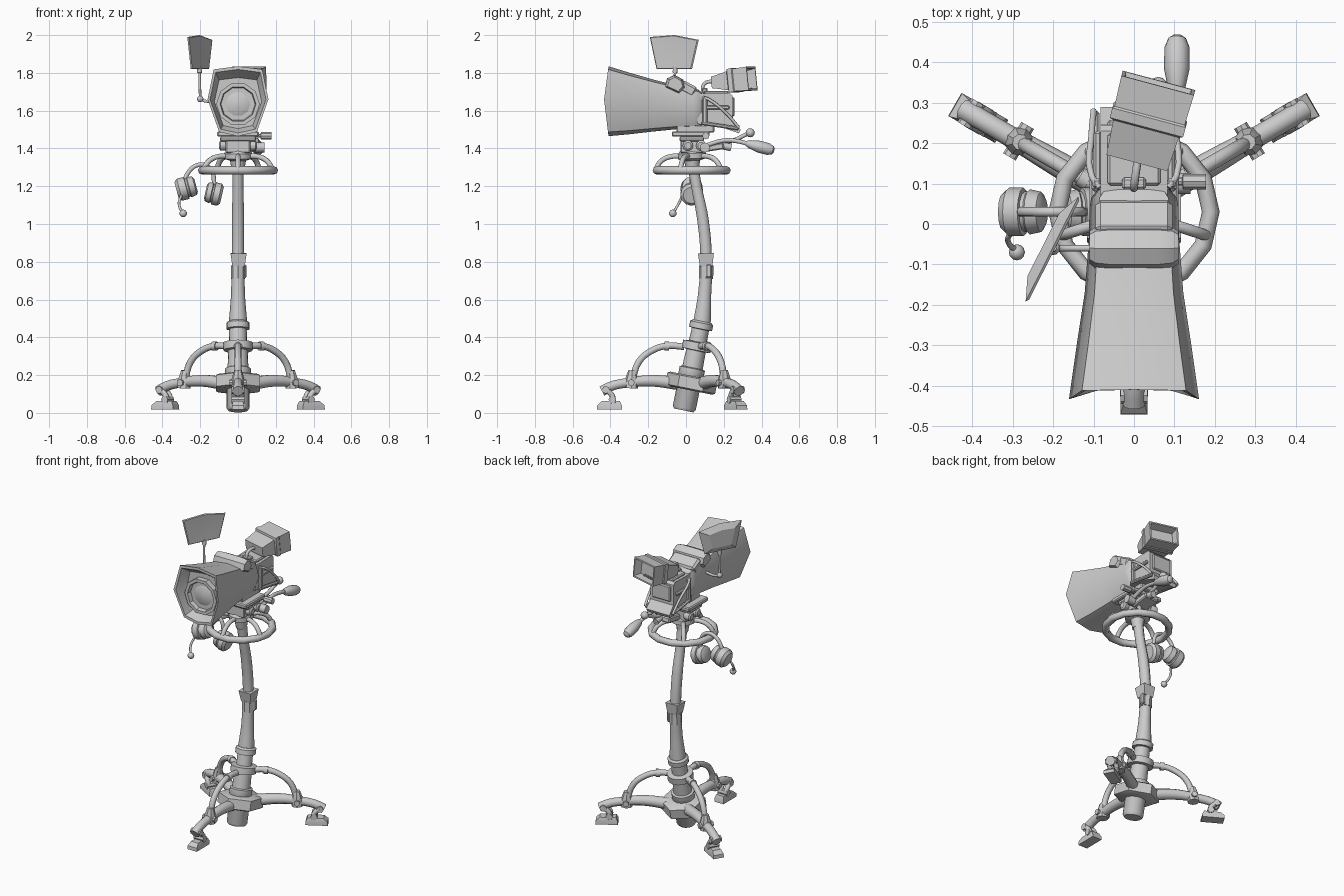
import bpy, bmesh
from math import sin, cos, pi, radians
from mathutils import Vector as V, Matrix as M, Euler

if "Cube" in bpy.data.objects:
    bpy.data.objects.remove(bpy.data.objects["Cube"])


def finish(name, bm, mat=None, angle=35):
    bmesh.ops.recalc_face_normals(bm, faces=bm.faces)
    me = bpy.data.meshes.new(name)
    bm.to_mesh(me)
    bm.free()
    ob = bpy.data.objects.new(name, me)
    bpy.context.collection.objects.link(ob)
    if mat:
        me.transform(mat)
    select(ob)
    bpy.ops.object.shade_smooth_by_angle(angle=radians(angle))
    return ob


def select(ob):
    bpy.ops.object.select_all(action='DESELECT')
    ob.select_set(True)
    bpy.context.view_layer.objects.active = ob


def loft(name, rings, mat=None, angle=35):
    """Skin a list of equal-length closed rings and cap both ends."""
    bm = bmesh.new()
    vs = [[bm.verts.new(p) for p in r] for r in rings]
    n = len(vs[0])
    for a, b in zip(vs, vs[1:]):
        for i in range(n):
            bm.faces.new((a[i], a[(i + 1) % n], b[(i + 1) % n], b[i]))
    bm.faces.new(vs[0])
    bm.faces.new(vs[-1])
    return finish(name, bm, mat, angle)


def turned(name, p1, p2, prof, seg=12, spin=0):
    """Lathe (fraction along axis, radius) pairs around the line p1-p2."""
    p1, p2 = V(p1), V(p2)
    q = (p2 - p1).to_track_quat('Z', 'Y')
    rings = [[p1.lerp(p2, t) + q @ V((r * cos(2 * pi * i / seg + spin), r * sin(2 * pi * i / seg + spin), 0))
              for i in range(seg)] for t, r in prof]
    return loft(name, rings)


def cyl(name, p1, p2, r, r2=None, seg=12):
    return turned(name, p1, p2, [(0, r), (1, r2 or r)], seg)


def box(name, loc, size, rot=(0, 0, 0), bevel=0.006):
    bm = bmesh.new()
    bmesh.ops.create_cube(bm, size=1, matrix=M.Diagonal((*size, 1)))
    if bevel:
        bmesh.ops.bevel(bm, geom=bm.edges[:], offset=bevel, segments=1, affect='EDGES')
    return finish(name, bm, M.Translation(loc) @ Euler(rot).to_matrix().to_4x4())


def tube(name, pts, r, radii=None):
    cu = bpy.data.curves.new(name, 'CURVE')
    cu.dimensions, cu.bevel_depth, cu.bevel_resolution = '3D', r, 3
    cu.use_fill_caps, cu.resolution_u = True, 4
    sp = cu.splines.new('BEZIER')
    sp.bezier_points.add(len(pts) - 1)
    for i, p in enumerate(pts):
        b = sp.bezier_points[i]
        b.co, b.radius = p, (radii[i] / r if radii else 1)
        b.handle_left_type = b.handle_right_type = 'AUTO'
    ob = bpy.data.objects.new(name, cu)
    bpy.context.collection.objects.link(ob)
    select(ob)
    bpy.ops.object.convert(target='MESH')
    bpy.ops.object.shade_smooth_by_angle(angle=radians(40))
    return ob


def ball(name, loc, r):
    x, y, z = loc
    return turned(name, (x, y, z - r), (x, y, z + r),
                  [((1 - cos(a)) / 2, r * sin(a)) for a in [pi * k / 8 + (0.05 if k == 0 else -0.05 if k == 8 else 0) for k in range(9)]])


def rect(hx, y, hz, zc=0):
    return [(-hx, y, zc - hz), (hx, y, zc - hz), (hx, y, zc + hz), (-hx, y, zc + hz)]


# Leaning pedestal base with stepped collars
turned("pedestal_base", (0, -.012, .013), (0, .085, .485),
       [(0, .052), (.03, .062), (.36, .062), (.38, .068), (.47, .068), (.48, .055), (.67, .052), (.675, .078),
        (.76, .078), (.77, .048), (.91, .046), (.915, .062), (.98, .062), (1, .05)], 16)
turned("base_hub", (0, .02, .12), (0, .035, .195), [(0, .12), (.1, .135), (.9, .135), (1, .12)], 6, pi / 6)

# Three legs with feet, braces and clamps
for k, deg in enumerate((-90, 30, 150)):
    a = radians(deg)
    P = lambda r, z, s=0: V((r * cos(a) - s * sin(a), .04 + r * sin(a) + s * cos(a), z))
    tube(f"leg_{k}", [P(.08, .155), P(.22, .17), P(.36, .158), P(.44, .14), P(.485, .115)], .027,
         [.036, .032, .026, .026, .029])
    tube(f"brace_{k}", [P(.05, .35), P(.14, .355), P(.22, .33), P(.29, .27), P(.325, .17)], .018)
    cyl(f"brace_collar_{k}", P(.13, .353), P(.155, .353), .024)
    turned(f"brace_clamp_{k}", P(.33, .13), P(.325, .225), [(0, .036), (.45, .036), (1, .02)], 8)
    cyl(f"clamp_pin_{k}", P(.33, .16, -.045), P(.33, .16, .045), .018, seg=8)
    for s in (-.02, .02):
        tube(f"foot_link_{k}", [P(.465, .125, s), P(.43, .09, s), P(.425, .05, s)], .015)
    cyl(f"ankle_pin_{k}", P(.465, .122, -.034), P(.465, .122, .034), .02, seg=8)
    cyl(f"foot_pin_{k}", P(.43, .07, -.034), P(.43, .07, .034), .02, seg=8)
    foot = [[P(c + u * l, z, v * w) for u, v in ((-1, -1), (1, -1), (1, 1), (-1, 1))]
            for c, l, w, z in ((.445, .067, .033, .018), (.445, .065, .033, .04), (.438, .048, .026, .062))]
    loft(f"foot_{k}", foot)

# Curved column
tube("column", [(0, .083, .46), (0, .098, .62), (0, .107, .8), (0, .09, 1.02), (0, .055, 1.2), (0, .03, 1.36)],
     .03, [.05, .037, .032, .032, .029, .032])
cyl("column_sleeve", (0, .106, .71), (0, .107, .78), .038, seg=8)
turned("column_clamp", (.003, .107, .775), (.003, .105, .845), [(0, .046), (.7, .056), (1, .06)], 4, pi / 4)
box("clamp_latch", (.035, .12, .75), (.02, .03, .07))

# Steering ring and spokes
bpy.ops.object.select_all(action='DESELECT')
N = 14
tube_ring = [[(0, 0, 0)] * 8]
bm = bmesh.new()
ring = [[bm.verts.new(((.19 + .022 * cos(j * pi / 4)) * cos(i * 2 * pi / N),
                       .03 + (.19 + .022 * cos(j * pi / 4)) * sin(i * 2 * pi / N),
                       1.284 + .022 * sin(j * pi / 4))) for j in range(8)] for i in range(N)]
for i in range(N):
    for j in range(8):
        p, q = ring[i], ring[(i + 1) % N]
        bm.faces.new((p[j], q[j], q[(j + 1) % 8], p[(j + 1) % 8]))
finish("steering_ring", bm, angle=50)
for k in range(5):
    a = radians(-90 + 72 * k)
    tube(f"ring_spoke_{k}", [(r * cos(a), .03 + r * sin(a), z) for r, z in
                             ((.19, 1.29), (.165, 1.33), (.12, 1.355), (.04, 1.358))], .014)
turned("ring_hub", (0, .035, 1.28), (0, .03, 1.39), [(0, .033), (.5, .042), (.6, .075), (.85, .075), (1, .06)])

# Pan head with knobs and levers
box("pan_head", (0, .03, 1.41), (.13, .12, .07))
box("head_neck", (0, .03, 1.45), (.19, .13, .025))
box("mount_plate", (0, .025, 1.477), (.22, .2, .028))
box("head_tail", (.03, .14, 1.405), (.1, .12, .035), (.15, 0, 0))
box("plate_slide", (0, .05, 1.505), (.13, .2, .04))
for y in (.01, .08):
    for x in (-1, 1):
        turned(f"head_knob_{y}_{x}", (.05 * x, y, 1.415), (.1 * x, y, 1.415), [(0, .02), (.4, .028), (.85, .028), (1, .018)], 10)
turned("lock_knob", (.08, .105, 1.467), (.178, .105, 1.467), [(0, .01), (.4, .01), (.42, .019), (1, .019)], 8)
cyl("pan_joint", (.09, .1, 1.405), (.14, .1, 1.405), .026)
tube("pan_arm", [(.1, .09, 1.41), (.1, .2, 1.442), (.102, .28, 1.437), (.105, .34, 1.42)], .012)
turned("pan_grip", (.105, .32, 1.427), (.107, .467, 1.388),
       [(0, .014), (.12, .022), (.45, .032), (.8, .031), (.95, .022), (1, .01)])
tube("focus_lever", [(.05, .12, 1.42), (.05, .24, 1.44), (.06, .345, 1.487)], .011)
ball("lever_knob", (.06, .34, 1.483), .024)
cyl("lever_collar", (.05, .17, 1.42), (.05, .24, 1.405), .02)

# Flared lens hood, hollow at the front
HALF = [(0, 1), (.8, .91), (1, .05), (.62, -.88), (0, -1)]
SECT = HALF + [(-x, z) for x, z in HALF[3:0:-1]]


def hood(y, zc, hx, hz, bow=0):
    return [(hx * x, y + bow * abs(z), zc + hz * z) for x, z in SECT]


loft("lens_hood", [hood(-.35, 1.64, .125, .135), hood(-.43, 1.65, .148, .168, .02), hood(-.435, 1.65, .161, .185, .025),
                   hood(-.3, 1.638, .142, .163), hood(-.17, 1.627, .122, .137), hood(-.04, 1.617, .112, .114),
                   hood(.04, 1.612, .11, .106), hood(.065, 1.611, .106, .1), hood(.085, 1.61, .09, .085)], angle=40)
turned("lens_ring", (0, -.34, 1.635), (0, -.385, 1.635), [(0, .115), (1, .115), (1, .095), (.4, .09)], 10)
turned("lens_glass", (0, -.345, 1.635), (0, -.37, 1.635), [(0, .09), (.3, .08), (.8, .045), (1, .01)], 10)

# Brow lamp on top of the hood
lamp = [[(x, y * s, z * s) for y, z in ((-.055, -.03), (-.05, .02), (-.015, .045), (.035, .03), (.055, -.01), (.03, -.05))]
        for x, s in ((-.11, .72), (-.095, .92), (-.06, 1), (.06, 1), (.095, .92), (.11, .72))]
loft("brow_lamp", lamp, M.Translation((0, -.055, 1.742)) @ M.Rotation(-.2, 4, 'X'))
box("brow_mount", (0, .01, 1.715), (.19, .09, .06), (-.5, 0, 0), .012)

# Camera body with side rails
PROF = ((.06, 1.69), (.23, 1.695), (.245, 1.68), (.248, 1.55), (.29, 1.5), (.28, 1.48), (.2, 1.508), (.06, 1.53))
loft("camera_body", [[(x, y, z) for y, z in PROF] for x in (-.083, .083)])
box("body_back_panel", (0, .248, 1.62), (.13, .02, .1))
box("body_top_panel", (0, .16, 1.695), (.13, .13, .02))
box("top_socket", (0, .1, 1.705), (.06, .03, .03))
for s in (-1, 1):
    box(f"side_pod_{s}", (.09 * s, .165, 1.617), (.02, .13, .022))
    tube(f"side_rail_{s}", [(.085 * s, .09, 1.67), (.105 * s, .12, 1.66), (.105 * s, .22, 1.58), (.1 * s, .28, 1.51)], .008)
    box(f"side_strut_{s}", (.092 * s, .1, 1.6), (.022, .025, .15))
    box(f"lower_rail_{s}", (.095 * s, .18, 1.52), (.02, .2, .02), (-.15, 0, 0))

# Swivelled monitor, screen to the back
T = M.Translation((.035, .255, 1.76)) @ M.Rotation(radians(-15), 4, 'Z') @ M.Rotation(radians(6), 4, 'X')
loft("monitor", [rect(.078, -.105, .03), rect(.084, -.015, .05), rect(.094, -.01, .062), rect(.094, .015, .064),
                 rect(.09, .02, .06), rect(.093, .098, .063), rect(.084, .098, .054), rect(.076, .05, .045)], T)
for k in range(4):
    p = T @ V((-.03 + .02 * k, .055, -.04))
    box(f"monitor_button_{k}", p, (.01, .02, .008), (0, 0, radians(-15)), 0)
tube("monitor_arm", [(0, .09, 1.7), (0, .092, 1.735), (.003, .115, 1.752), (.01, .165, 1.752)], .01)

# Reflector shield on a thin stalk
D, NRM = V((.45, .893, 0)), V((-.893, .45, 0))
OUT = ((-.145, .17), (.0, .18), (.145, .155), (.105, .0), (-.105, .0))
shield = [[V((-.203, -.062, 1.82)) + D * (u * s) + NRM * n + V((0, 0, .09 + (z - .09) * s)) for u, z in OUT]
          for s, n in ((.5, -.004), (.95, -.006), (1, 0), (.6, .024))]
loft("reflector_shield", shield, angle=20)
tube("shield_stalk", [(-.203, -.055, 1.84), (-.203, -.06, 1.76), (-.2, -.06, 1.67)], .007)
cyl("stalk_socket", (-.203, -.058, 1.80), (-.203, -.056, 1.83), .013)
ball("stalk_joint", (-.2, -.06, 1.662), .017)
tube("stalk_arm", [(-.2, -.06, 1.662), (-.17, -.06, 1.65), (-.1, -.06, 1.655)], .008)

# Headset hanging from the ring
CUP = [(0, .035), (.08, .05), (.35, .056), (.4, .05), (.48, .05), (.5, .06), (.85, .06), (1, .045)]
turned("ear_cup_outer", (-.222, .03, 1.205), (-.325, .03, 1.177), CUP)
turned("ear_cup_inner", (-.172, .03, 1.172), (-.085, .03, 1.152), CUP)
tube("headband", [(-.28, .03, 1.24), (-.262, .03, 1.275), (-.225, .03, 1.308), (-.18, .03, 1.313),
                  (-.14, .03, 1.285), (-.125, .03, 1.21)], .012)
tube("mic_boom", [(-.3, -.02, 1.15), (-.312, -.035, 1.115), (-.305, -.055, 1.08), (-.29, -.065, 1.06)], .007)
ball("mic_tip", (-.29, -.07, 1.056), .02)
